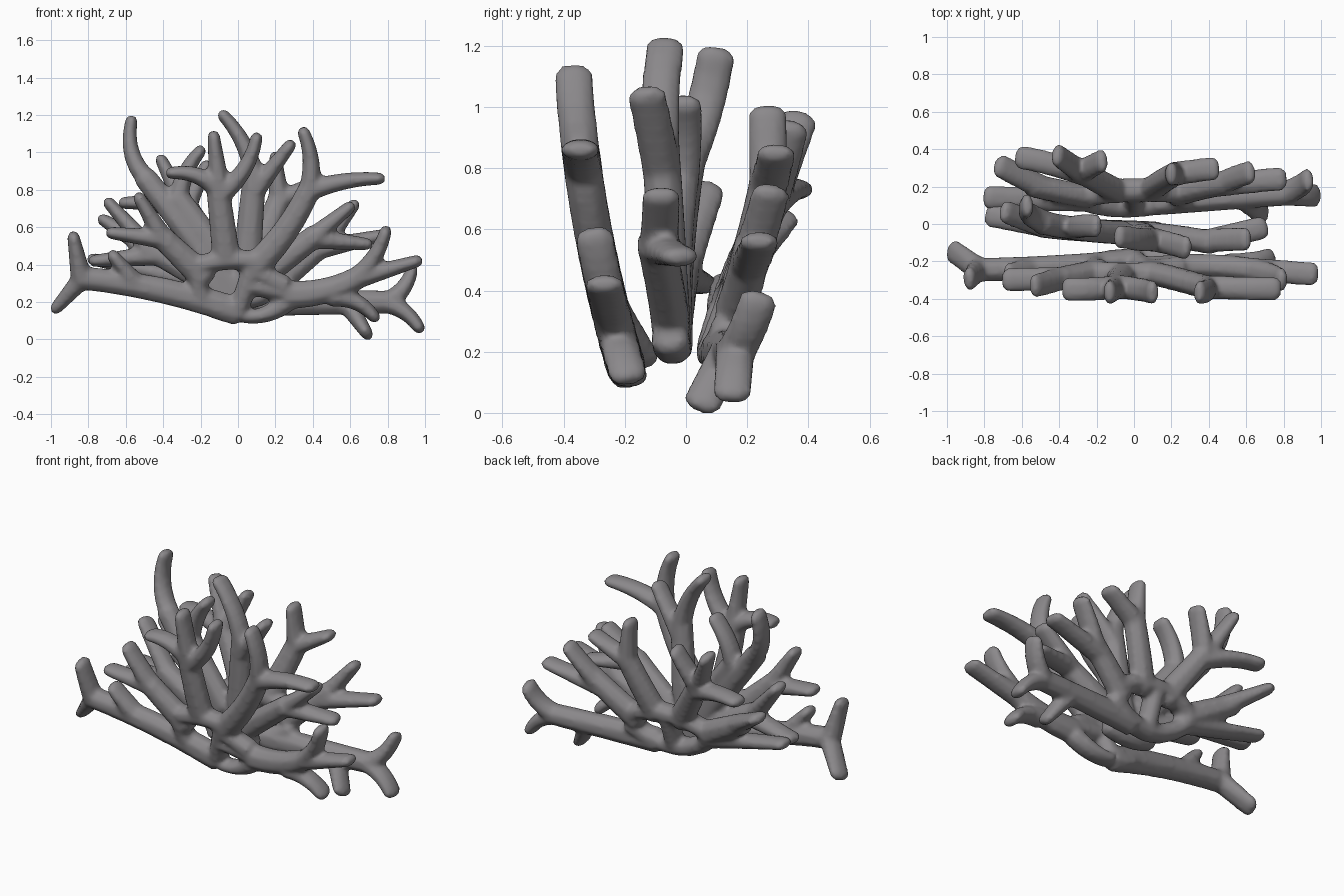
import bpy, bmesh, math
from mathutils import Vector

if "Cube" in bpy.data.objects:
    bpy.data.objects.remove(bpy.data.objects["Cube"])

grey = bpy.data.materials.new("coral_grey")
grey.diffuse_color = (0.26, 0.25, 0.26, 1)
grey.use_nodes = True
grey.node_tree.nodes["Principled BSDF"].inputs["Base Color"].default_value = grey.diffuse_color
THICK = 0.062   # half thickness of every fan
STEPS = 6


def add_branch(bm, surface, r0, r1, x0, z0, x1, z1, bend=0, lift=0):
    """Closed, tapered branch in a fan; bend bows it sideways, lift moves its tip in y."""
    P, R = [], []
    for i in range(STEPS + 1):
        t = i / STEPS
        bow = bend * 4 * t * (1 - t)
        x = x0 + (x1 - x0) * t - (z1 - z0) * bow
        z = z0 + (z1 - z0) * t + (x1 - x0) * bow
        P.append(Vector((x, surface(x, z) + lift * t, z)))
        R.append(r0 + (r1 - r0) * t)
    T = [(P[min(i + 1, STEPS)] - P[max(i - 1, 0)]).normalized() for i in range(STEPS + 1)]
    # rounded ends
    rows = [(P[0] - T[0] * r0 * 0.5, T[0], r0, 0.55)]
    rows += [(p, t, r, 1) for p, t, r in zip(P, T, R)]
    rows.append((P[-1] + T[-1] * 0.025, T[-1], r1, 0.6))
    rings = []
    for p, t, r, k in rows:
        n = Vector((0, 1, 0))
        n = (n - t * n.dot(t)).normalized()
        b = t.cross(n)
        ring = []
        for j in range(8):
            a = math.tau * (j + 0.5) / 8
            ring.append(bm.verts.new(p + (b * math.cos(a) * r + n * math.sin(a) * THICK) * k * 1.08))
        rings.append(ring)
    for a, b in zip(rings, rings[1:]):
        for j in range(8):
            bm.faces.new((a[j], a[(j + 1) % 8], b[(j + 1) % 8], b[j]))
    bm.faces.new(rings[0][::-1])
    bm.faces.new(rings[-1])


def make_fan(name, surface, webs, limbs, tips):
    """Fuse webs, limbs and tips of one fan into a single body."""
    bm = bmesh.new()
    for group, r0, r1 in ((webs, .052, .052), (limbs, .075, .06), (tips, .055, .032)):
        for branch in group:
            add_branch(bm, surface, r0, r1, *branch)
    bmesh.ops.recalc_face_normals(bm, faces=bm.faces)
    me = bpy.data.meshes.new(name)
    bm.to_mesh(me)
    bm.free()
    me.materials.append(grey)
    ob = bpy.data.objects.new(name, me)
    bpy.context.collection.objects.link(ob)
    fuse = ob.modifiers.new("fuse", 'REMESH')
    fuse.mode = 'VOXEL'
    fuse.voxel_size = 0.014
    fuse.use_smooth_shade = True
    soften = ob.modifiers.new("soften", 'SMOOTH')
    soften.iterations = 5


# Front fan: webs leave the round openings, limbs carry the forked tips
webs = [(-.22, .36, 0, .14, -.25), (-.2, .4, .1, .42, .05), (0, .14, .08, .4),
        (.06, .29, .28, .25), (.1, .36, .25, .29)]
limbs = [(0, .15, -.85, .33, -.03), (-.18, .33, -.42, .56), (-.06, .42, -.11, .83),
         (.08, .38, .38, .8, -.05), (.26, .24, .64, .33, -.07)]
tips = [(-.84, .34, -.88, .55), (-.82, .34, -.97, .17, 0, .06), (-.55, .3, -.67, .45),
        (-.4, .54, -.53, .76), (-.36, .53, -.68, .57), (-.1, .82, -.13, 1.09),
        (-.1, .8, -.36, .89, -.12), (-.1, .77, .1, 1.08, -.1), (.38, .8, .35, 1.11, -.08),
        (.37, .79, .76, .86, .05), (.62, .32, .79, .58, -.08), (.62, .32, .96, .42),
        (.5, .23, .73, .12, .12), (.26, .2, .03, .12, .1)]
make_fan("front_fan", lambda x, z: -.15 - .33 * z + .12 * z * z, webs, limbs, tips)

# Middle fan: broad left sheet, slim centre trunk, two-pronged right limb
webs = [(-.14, .24, .14, .24, -.1)]
limbs = [(0, .22, .06, .48), (0, .24, -.5, .87), (-.06, .4, -.33, .77), (.05, .45, .09, .9),
         (.05, .28, .42, .56), (-.03, .24, -.5, .5)]
tips = [(-.45, .82, -.57, 1.17, .15, .06), (-.32, .74, -.2, 1.01, .08, .03),
        (.09, .85, -.08, 1.2, -.08), (.08, .78, .28, 1.04), (.38, .53, .6, .71, 0, .06),
        (.38, .54, .69, .51, 0, .1), (-.46, .47, -.69, .73, 0, .04), (-.44, .45, -.77, .42, 0, .04)]
make_fan("middle_fan", lambda x, z: -.035 - .18 * x * z - .04 * z, webs, limbs, tips)

# Back fan: two openings split by the centre web
webs = [(-.28, .33, .28, .28, -.2), (-.28, .36, .28, .35, .14), (0, .2, 0, .42)]
limbs = [(.12, .2, .8, .2), (.22, .32, .5, .55), (.08, .4, .23, .77),
         (-.08, .4, -.29, .73), (-.24, .35, -.55, .52)]
tips = [(.58, .2, .69, .03, 0, -.06), (.8, .2, .93, .37, -.1, .04), (.78, .2, .97, .06, .1),
        (.45, .5, .62, .72, 0, .03), (.42, .48, .79, .56, 0, .02), (.22, .75, .2, .98, 0, -.05),
        (.2, .73, .43, .85, 0, .02), (-.28, .7, -.17, .93), (-.28, .7, -.41, .96),
        (-.26, .67, -.61, .73, -.06, .06), (-.5, .5, -.72, .64, 0, .05), (-.22, .31, -.78, .43, 0, -.02)]
make_fan("back_fan", lambda x, z: .02 + .42 * z - .1 * z * z + x * (.12 - .22 * z),
         webs, limbs, tips)
